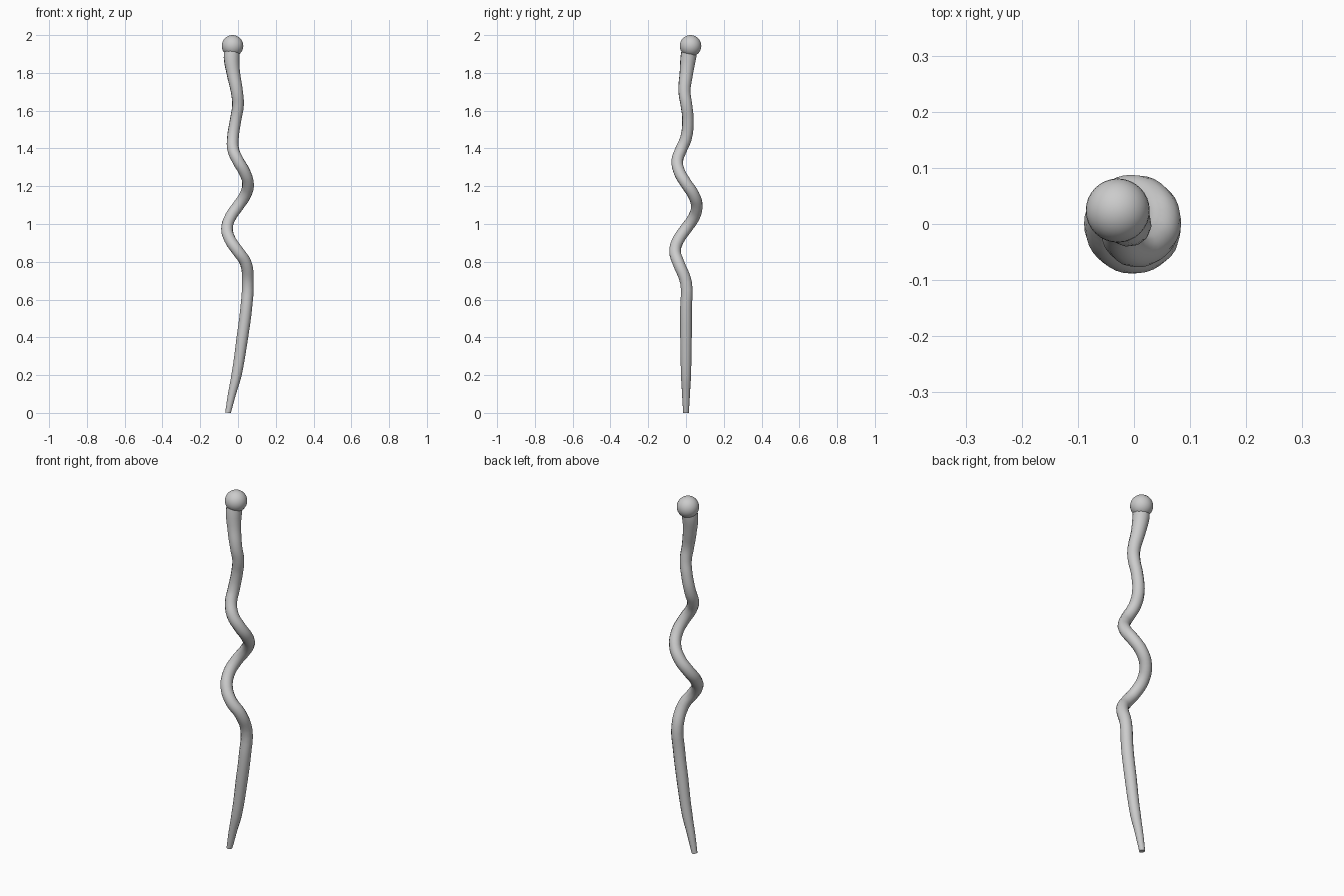
import bpy
from math import cos, sin, pi

if "Cube" in bpy.data.objects:
    bpy.data.objects.remove(bpy.data.objects["Cube"])

# Path as (x, y, z, radius): tapered, gently bowed tip
path = [(-.053, 0, 0, .015), (-.032, 0, .1, .021), (-.008, 0, .2, .027),
        (.023, 0, .4, .0305), (.043, 0, .55, .031), (.052, 0, .69, .031)]

# Corkscrew section, one turn per 0.48, eight points per turn, fading upwards
coil = [.055, .057, .058, .058, .058, .058, .057, .056, .053,
        .049, .046, .036, .027]
for k, r in enumerate(coil):
    if k == 0:
        continue
    a = k * pi / 4
    path.append((r * cos(a), -r * sin(a), .735 + .06 * k, .031))

# Wavy handle that widens towards the knob
path += [(-.012, .01, 1.555, .030), (0, .002, 1.63, .031),
         (-.006, -.008, 1.70, .032), (-.025, .002, 1.80, .036),
         (-.034, .012, 1.88, .042), (-.031, .02, 1.93, .042)]

# Rod: round tube swept along the path
curve = bpy.data.curves.new("rod", 'CURVE')
curve.dimensions = '3D'
curve.bevel_depth = 1.0
curve.bevel_resolution = 4
curve.resolution_u = 4
curve.use_fill_caps = True
spline = curve.splines.new('BEZIER')
spline.bezier_points.add(len(path) - 1)
for p, (x, y, z, r) in zip(spline.bezier_points, path):
    p.co = (x, y, z)
    p.radius = r
    p.handle_left_type = p.handle_right_type = 'AUTO'
rod = bpy.data.objects.new("rod", curve)
bpy.context.collection.objects.link(rod)
bpy.context.view_layer.objects.active = rod
rod.select_set(True)
bpy.ops.object.convert(target='MESH')
rod = bpy.context.object
for v in rod.data.vertices:
    v.co.z = max(v.co.z, 0)
bpy.ops.object.shade_smooth_by_angle(angle=pi / 4)

# Knob on top
bpy.ops.mesh.primitive_uv_sphere_add(segments=32, ring_count=16, radius=.057,
                                     location=(-.029, .024, 1.943))
bpy.context.object.name = "knob"
bpy.ops.object.shade_smooth()
